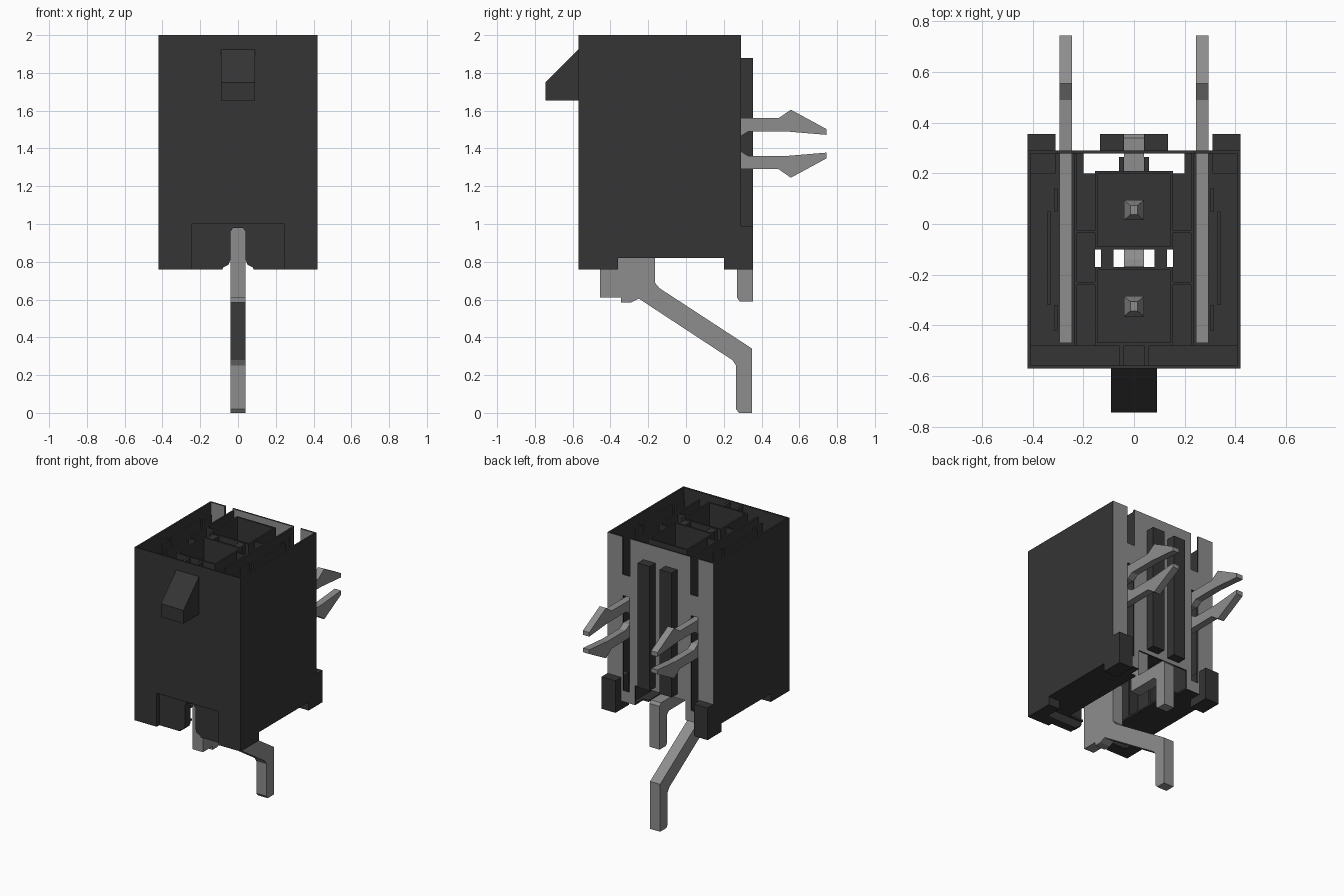
import bpy, bmesh

cube = bpy.data.objects.get("Cube")
if cube:
    bpy.data.objects.remove(cube, do_unlink=True)


def material(name, value):
    m = bpy.data.materials.new(name)
    m.use_nodes = True
    colour = (value, value, value, 1)
    m.diffuse_color = colour
    bsdf = m.node_tree.nodes["Principled BSDF"]
    bsdf.inputs["Base Color"].default_value = colour
    bsdf.inputs["Roughness"].default_value = 0.6
    return m


DARK = material("black plastic", 0.035)
METAL = material("grey metal", 0.27)


def finish(name, bm, mat):
    bmesh.ops.recalc_face_normals(bm, faces=bm.faces)
    mesh = bpy.data.meshes.new(name)
    bm.to_mesh(mesh)
    bm.free()
    obj = bpy.data.objects.new(name, mesh)
    bpy.context.collection.objects.link(obj)
    mesh.materials.append(mat)
    return obj


def prism(name, points, low, high, axis, mat):
    """Extrude a 2D outline along x (points are y, z) or y (points are x, z)."""
    bm = bmesh.new()
    place = (lambda a, b: (low, a, b)) if axis == "x" else (lambda a, b: (a, low, b))
    face = bm.faces.new([bm.verts.new(place(a, b)) for a, b in points])
    ext = bmesh.ops.extrude_face_region(bm, geom=[face])
    shift = (high - low, 0, 0) if axis == "x" else (0, high - low, 0)
    moved = [g for g in ext["geom"] if isinstance(g, bmesh.types.BMVert)]
    bmesh.ops.translate(bm, vec=shift, verts=moved)
    return finish(name, bm, mat)


def box(name, x, y, z, mat=DARK):
    return prism(name, [(y[0], z[0]), (y[1], z[0]), (y[1], z[1]), (y[0], z[1])],
                 x[0], x[1], "x", mat)


def apply(obj, mod):
    bpy.context.view_layer.objects.active = obj
    bpy.ops.object.modifier_apply(modifier=mod.name)


def open_box(name, x, y, z):
    """Thin-walled box without a lid."""
    obj = box(name, x, y, z)
    bm = bmesh.new()
    bm.from_mesh(obj.data)
    bmesh.ops.delete(bm, geom=[f for f in bm.faces if f.normal.z > 0.9], context="FACES")
    bm.to_mesh(obj.data)
    bm.free()
    mod = obj.modifiers.new("wall", "SOLIDIFY")
    mod.thickness = 0.012
    mod.offset = -1
    mod.use_even_offset = True
    apply(obj, mod)
    return obj


def cut(obj, cutters):
    for c in cutters:
        mod = obj.modifiers.new("cut", "BOOLEAN")
        mod.operation = "DIFFERENCE"
        mod.solver = "EXACT"
        mod.object = c
        apply(obj, mod)


SIDES = ((-1, "right"), (1, "left"))


def span(s, a, b):
    return (a, b) if s > 0 else (-b, -a)


# Housing shell and front sill, with the openings cut out
shell = open_box("housing_shell", (-0.42, 0.42), (-0.57, 0.29), (0.82, 2.0))
sill = box("front_sill", (-0.42, 0.42), (-0.57, -0.48), (0.76, 1.02))
half = [(0.085, 0.74), (0.08, 0.77), (0.05, 0.785), (0.04, 0.81), (0.04, 0.96), (0.025, 0.98)]
notch = prism("notch_cutter", half + [(-a, b) for a, b in reversed(half)],
              -0.6, -0.46, "y", DARK)
recess = box("recess_cutter", (-0.245, 0.245), (-0.6, -0.54), (0.7, 1.0))
rear_gap = box("rear_gap_cutter", (-0.2, 0.2), (0.2, 0.32), (0.7, 0.96))
floor_gap = box("floor_gap_cutter", (-0.155, 0.155), (-0.465, 0.25), (0.7, 0.9))
slots = []
for s, side in SIDES:
    slots.append(box(side + "_upper_slot_cutter", span(s, 0.24, 0.3), (0.25, 0.32), (1.73, 2.1)))
    slots.append(box(side + "_lower_slot_cutter", span(s, 0.243, 0.297), (0.25, 0.32), (0.9, 1.58)))
cut(sill, [recess, notch])
cut(shell, [recess, notch, rear_gap, floor_gap] + slots)
for c in [notch, recess, rear_gap, floor_gap] + slots:
    bpy.data.objects.remove(c, do_unlink=True)

# Rear wall faces are grey
shell.data.materials.append(METAL)
for poly in shell.data.polygons:
    if abs(poly.normal.y) > 0.9 and poly.center.y > 0.27:
        poly.material_index = 1

# Contact wells and the web between them
for name, y in (("front", (-0.48, -0.17)), ("rear", (-0.10, 0.21))):
    open_box(name + "_contact_well", (-0.155, 0.155), y, (1.1, 1.995))
for s, side in SIDES:
    box(side + "_well_web", span(s, 0.08, 0.13), (-0.17, -0.10), (1.1, 1.99))
    box(side + "_front_web", span(s, 0.04, 0.06), (-0.56, -0.48), (1.02, 1.99))
    box(side + "_rear_web", span(s, 0.04, 0.06), (0.21, 0.265), (1.02, 1.9))

# Feet, rear ribs, clip channels and board clips on both sides
prong = [(0.15, 0.135), (0.49, 0.135), (0.555, 0.18), (0.745, 0.077),
         (0.745, 0.047), (0.53, 0.065), (0.33, 0.065), (0.29, 0.04), (0.15, 0.04)]
for s, side in SIDES:
    box(side + "_front_foot", span(s, 0.33, 0.42), (-0.48, -0.36), (0.76, 0.83))
    box(side + "_rear_foot", span(s, 0.31, 0.42), (0.2, 0.355), (0.76, 0.99))
    box(side + "_rear_rib", span(s, 0.04, 0.135), (0.285, 0.355), (0.99, 1.88))
    box(side + "_channel_inner_wall", span(s, 0.225, 0.237), (-0.48, 0.28), (0.83, 1.99))
    box(side + "_channel_front_wall", span(s, 0.303, 0.315), (-0.42, -0.32), (0.83, 1.99))
    box(side + "_channel_middle_wall", span(s, 0.33, 0.342), (-0.32, 0.05), (0.83, 1.99))
    box(side + "_channel_rear_wall", span(s, 0.303, 0.315), (0.05, 0.14), (0.83, 1.99))
    for y in (-0.235, -0.03):
        box(side + "_cross_rib", span(s, 0.155, 0.23), (y - 0.006, y + 0.006), (0.83, 1.99))
    clip_x = span(s, 0.245, 0.295)
    box(side + "_clip_plate", clip_x, (-0.47, 0.16), (1.29, 1.56), METAL)
    for sign, level in ((1, "upper"), (-1, "lower")):
        prism(side + "_clip_" + level + "_prong",
              [(y, 1.425 + sign * z) for y, z in prong], *clip_x, "x", METAL)

# Polarising latch on the front
prism("front_latch", [(-0.565, 1.655), (-0.745, 1.655), (-0.745, 1.75), (-0.565, 1.93)],
      -0.09, 0.09, "x", DARK)

# Contact pins with tapered tips
for name, y in (("front", -0.325), ("rear", 0.055)):
    pin = box(name + "_contact_pin", (-0.04, 0.04), (y - 0.04, y + 0.04), (0.85, 1.72), METAL)
    bm = bmesh.new()
    bm.from_mesh(pin.data)
    top = [f for f in bm.faces if f.normal.z > 0.9]
    tip = bmesh.ops.extrude_face_region(bm, geom=top)
    bmesh.ops.delete(bm, geom=top, context="FACES_ONLY")
    for v in tip["geom"]:
        if isinstance(v, bmesh.types.BMVert):
            v.co = (v.co.x * 0.35, y + (v.co.y - y) * 0.45, 1.8)
    bm.to_mesh(pin.data)
    bm.free()

# Bent solder tails
prism("front_solder_tail",
      [(-0.455, 0.61), (-0.345, 0.61), (-0.345, 0.585), (-0.29, 0.585), (-0.25, 0.605),
       (0.245, 0.28), (0.265, 0.25), (0.265, 0.02), (0.28, 0), (0.35, 0), (0.35, 0.34),
       (-0.14, 0.66), (-0.165, 0.69), (-0.165, 0.98), (-0.455, 0.98)],
      -0.04, 0.04, "x", METAL)
prism("rear_solder_tail",
      [(0.27, 0.61), (0.285, 0.59), (0.355, 0.59), (0.355, 0.9), (0.34, 0.92),
       (0.015, 0.92), (0.015, 0.83), (0.25, 0.83), (0.27, 0.81)],
      -0.04, 0.04, "x", METAL)
